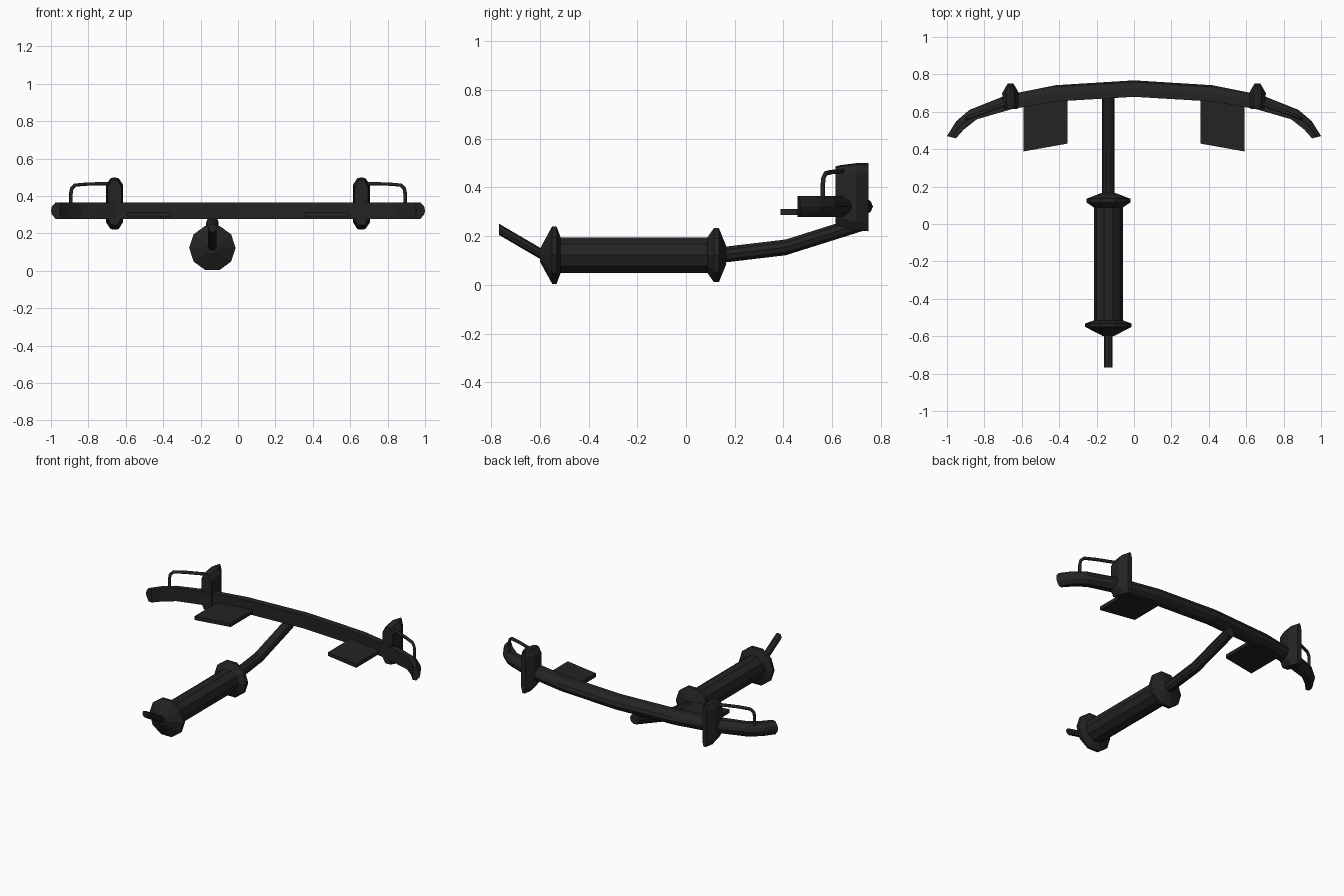
import bpy, bmesh
from math import cos, sin, tau

cube = bpy.data.objects.get("Cube")
if cube:
    bpy.data.objects.remove(cube, do_unlink=True)

COLOUR = (0.017, 0.017, 0.017, 1)
black = bpy.data.materials.new("satin black")
black.use_nodes = True
black.diffuse_color = COLOUR
bsdf = black.node_tree.nodes["Principled BSDF"]
bsdf.inputs["Base Color"].default_value = COLOUR
bsdf.inputs["Roughness"].default_value = 0.7


def loft(name, rings, mirror=False, start_cap=True):
    """Skin a list of equal-length vertex rings, optionally mirrored in x."""
    bm = bmesh.new()
    loops = [[bm.verts.new(p) for p in ring] for ring in rings]
    n = len(loops[0])
    for a, b in zip(loops, loops[1:]):
        for i in range(n):
            j = (i + 1) % n
            bm.faces.new((a[i], a[j], b[j], b[i]))
    if start_cap:
        bm.faces.new(loops[0])
    bm.faces.new(loops[-1][::-1])
    bmesh.ops.recalc_face_normals(bm, faces=bm.faces)
    # An open centre seam can confuse orientation, so check the end cap
    bm.faces.ensure_lookup_table()
    end = bm.faces[-1]
    inward = loops[-2][0].co - loops[-1][0].co
    if end.normal.dot(inward) > 0:
        bmesh.ops.reverse_faces(bm, faces=bm.faces)
    mesh = bpy.data.meshes.new(name)
    bm.to_mesh(mesh)
    bm.free()
    mesh.materials.append(black)
    obj = bpy.data.objects.new(name, mesh)
    bpy.context.collection.objects.link(obj)
    if mirror:
        mod = obj.modifiers.new("Mirror", "MIRROR")
        mod.use_axis[0] = True
    return obj


def turned(name, stations, sides=10, x=-0.137):
    """Round part running along y; each station is (y, centre z, radius)."""
    rings = [[(x + r * cos(tau * i / sides), y, z + r * sin(tau * i / sides))
              for i in range(sides)] for y, z, r in stations]
    return loft(name, rings)


# Curved bumper bar: flat front, bulging back
front = [(0, .68), (.42, .655), (.65, .615), (.84, .56), (.91, .505), (.952, .458)]
back = [(0, .768), (.42, .742), (.68, .69), (.88, .61), (.95, .55), (1, .47)]
section = [(0, .278), (0, .365), (.5, .365), (.9, .343), (1, .322), (.9, .301), (.5, .278)]
rings = [[(fx + (bx - fx) * t, fy + (by - fy) * t, z) for t, z in section]
         for (fx, fy), (bx, by) in zip(front, back)]
loft("bumper_bar", rings, mirror=True, start_cap=False)

# Upright guards, narrowing to a ridge at the back
rings = []
for y, half, low, high in ((.615, .036, .245, .487), (.635, .04, .24, .492),
                           (.70, .045, .224, .5), (.75, .016, .22, .5)):
    outline = ((-.5, low), (.5, low), (1, low + .035), (1, high - .04),
               (.5, high - .006), (0, high), (-.5, high - .006),
               (-1, high - .04), (-1, low + .035))
    rings.append([(.66 + half * u, y, z) for u, z in outline])
loft("bumper_guards", rings, mirror=True)

# Flat mounting plates in front of the bar
corners = ((.355, .43), (.59, .388), (.59, .64), (.355, .67))
loft("mounting_plates", [[(x, y, z) for x, y in corners] for z in (.287, .311)],
     mirror=True)

# Thin bent rails from the guards to the bar ends
curve = bpy.data.curves.new("guard_rails", "CURVE")
curve.dimensions = "3D"
curve.bevel_depth = 0.01
curve.bevel_resolution = 1
curve.use_fill_caps = True
path = [(.67, .65, .466), (.80, .60, .464), (.87, .574, .458),
        (.889, .565, .44), (.894, .562, .41), (.894, .562, .34)]
for side in (1, -1):
    spline = curve.splines.new("POLY")
    spline.points.add(len(path) - 1)
    for point, (x, y, z) in zip(spline.points, path):
        point.co = (side * x, y, z, 1)
curve.materials.append(black)
rails = bpy.data.objects.new("guard_rails", curve)
bpy.context.collection.objects.link(rails)

# Exhaust: silencer with flared end rings, inlet pipe and tailpipe
Z = .122
turned("silencer", [(-.6, Z, .028), (-.55, Z, .124), (-.532, Z, .124), (-.515, Z, .077),
                    (.088, Z, .077), (.115, Z, .117), (.135, Z, .117), (.165, Z, .04)])
turned("inlet_pipe", [(.14, .122, .034), (.41, .154, .034), (.73, .255, .034)])
turned("tailpipe", [(-.58, .118, .023), (-.768, .228, .023)], sides=8)
